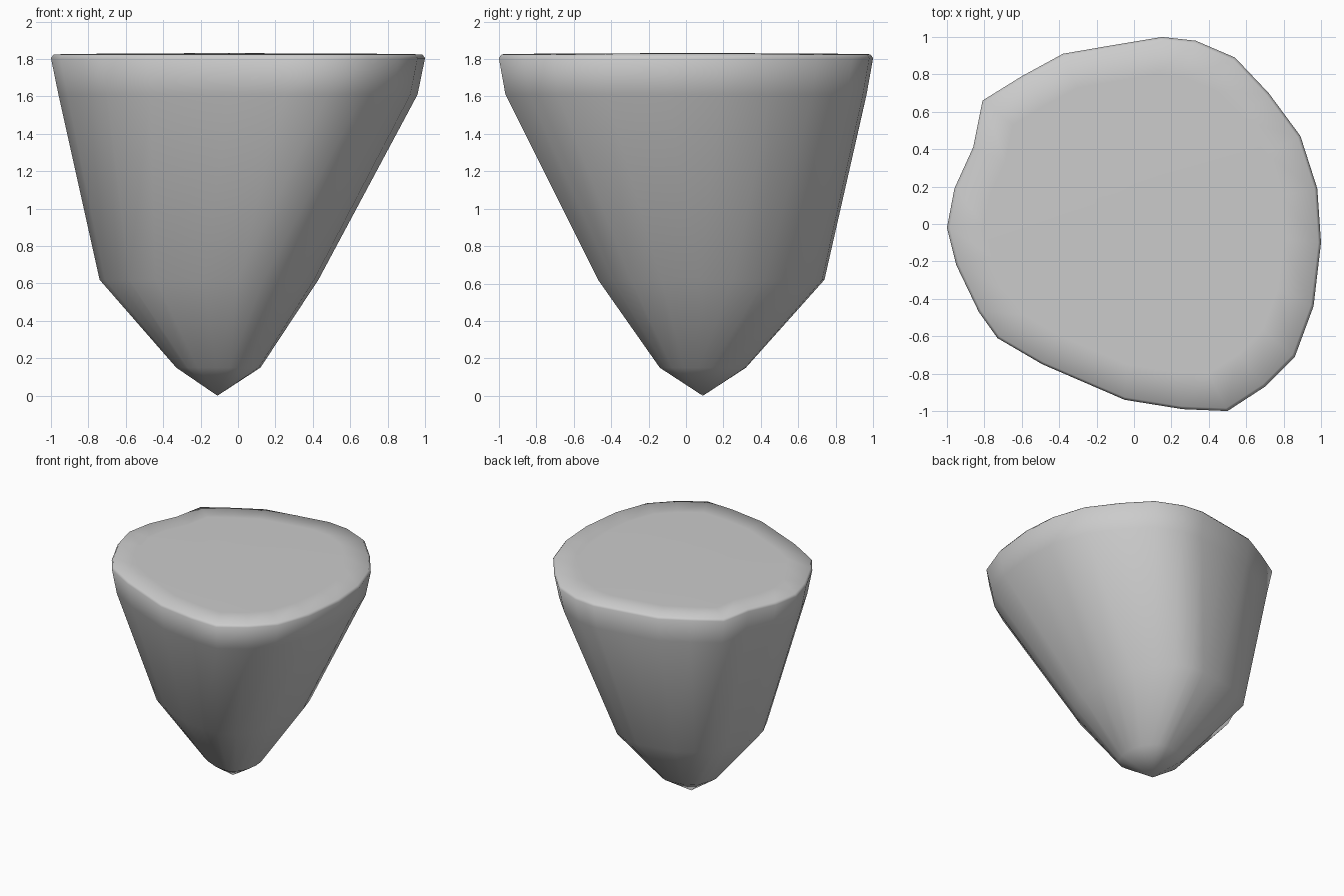
import bpy, bmesh

# Irregular rock outline seen from above (counter-clockwise)
OUTLINE = [(1.0, -0.1), (0.98, 0.19), (0.89, 0.47), (0.72, 0.70), (0.54, 0.89),
           (0.33, 0.98), (0.15, 1.0), (-0.12, 0.955), (-0.38, 0.91), (-0.60, 0.79),
           (-0.81, 0.66), (-0.86, 0.41), (-0.96, 0.19), (-1.0, -0.02), (-0.95, -0.22),
           (-0.83, -0.47), (-0.73, -0.61), (-0.49, -0.75), (-0.05, -0.94),
           (0.26, -0.99), (0.50, -1.0), (0.70, -0.87), (0.86, -0.71), (0.96, -0.44)]

# Stacked rings: centre x, centre y, half width x, half width y, height
RINGS = [(-0.105, 0.09, 0.225, 0.23, 0.15),
         (-0.155, 0.135, 0.585, 0.605, 0.62),
         (0.0, 0.0, 0.96, 0.965, 1.61),
         (0.0, 0.0, 1.0, 1.0, 1.805),
         (0.0, 0.0, 0.985, 0.985, 1.825),
         (0.0, 0.0, 0.80, 0.80, 1.828)]

bm = bmesh.new()
rings = [[bm.verts.new((cx + x * sx, cy + y * sy, z)) for x, y in OUTLINE]
         for cx, cy, sx, sy, z in RINGS]
n = len(OUTLINE)

# Side walls and rim
for a, b in zip(rings, rings[1:]):
    for i in range(n):
        j = (i + 1) % n
        bm.faces.new((a[i], a[j], b[j], b[i]))

# Pointed underside and nearly flat top
tip = bm.verts.new((-0.11, 0.09, 0.0))
crown = bm.verts.new((-0.1, 0.1, 1.832))
for i in range(n):
    j = (i + 1) % n
    bm.faces.new((tip, rings[0][j], rings[0][i]))
    bm.faces.new((crown, rings[-1][i], rings[-1][j]))

bmesh.ops.recalc_face_normals(bm, faces=bm.faces)
for f in bm.faces:
    f.smooth = True
mesh = bpy.data.meshes.new("floating_rock")
bm.to_mesh(mesh)
bm.free()
rock = bpy.data.objects.new("floating_rock", mesh)
bpy.context.collection.objects.link(rock)
